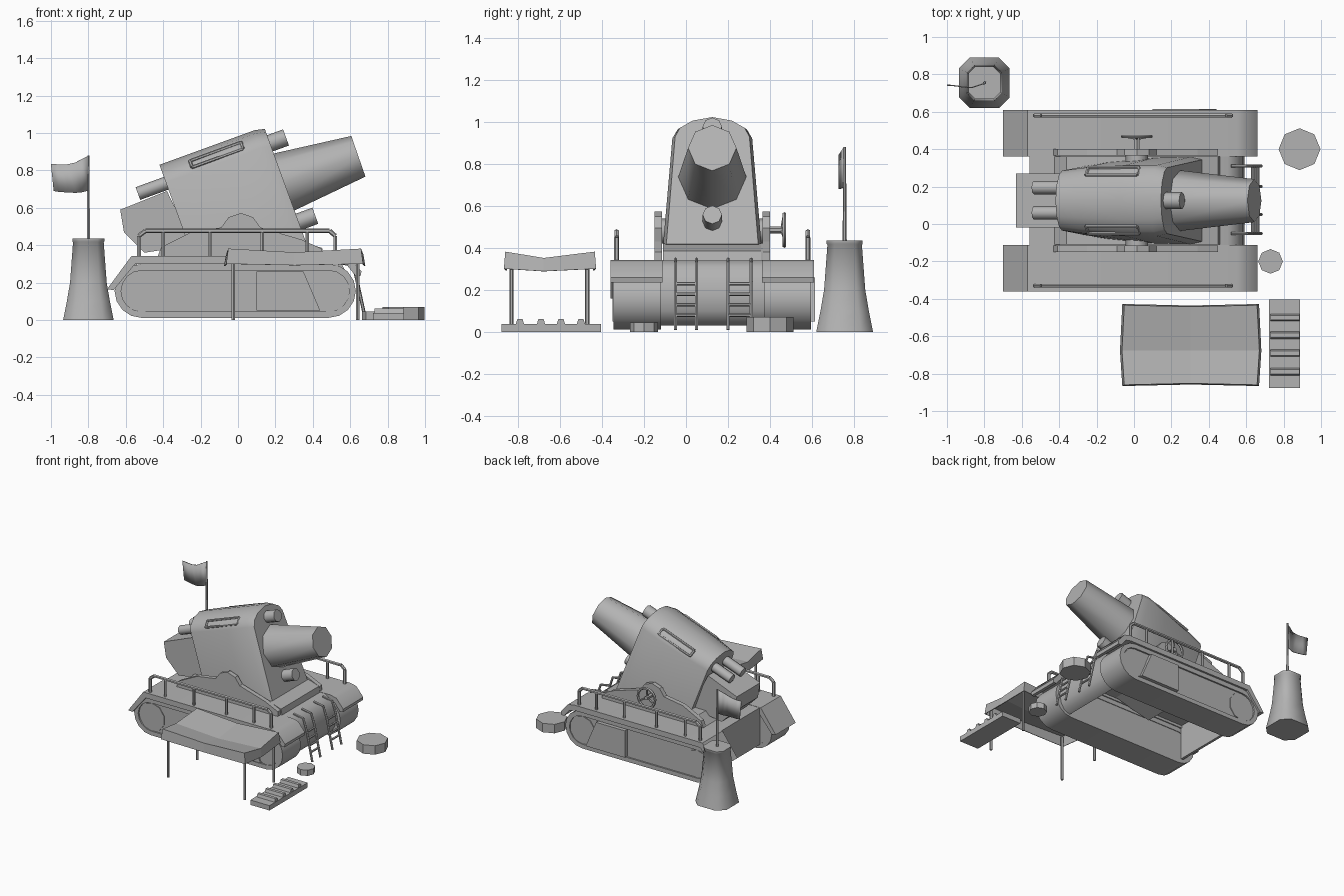
import bpy, bmesh, math
from mathutils import Vector, Matrix

cube = bpy.data.objects.get("Cube")
if cube:
    bpy.data.objects.remove(cube, do_unlink=True)

GREY = (0.45, 0.45, 0.45, 1)
mat = bpy.data.materials.new("plain grey")
mat.use_nodes = True
mat.diffuse_color = GREY
bsdf = mat.node_tree.nodes["Principled BSDF"]
bsdf.inputs["Base Color"].default_value = GREY
bsdf.inputs["Roughness"].default_value = 0.8
MID = 0.125  # centre line of the vehicle in y


def finish(name, bm, smooth=None):
    bmesh.ops.recalc_face_normals(bm, faces=bm.faces)
    me = bpy.data.meshes.new(name)
    bm.to_mesh(me)
    bm.free()
    me.materials.append(mat)
    ob = bpy.data.objects.new(name, me)
    bpy.context.collection.objects.link(ob)
    if smooth:
        bpy.ops.object.select_all(action='DESELECT')
        ob.select_set(True)
        bpy.context.view_layer.objects.active = ob
        bpy.ops.object.shade_smooth_by_angle(angle=math.radians(smooth))
    return ob


def loft(name, rings, smooth=None, closed_loop=False):
    """Skin matching rings of points; cap the ends unless it is a closed loop."""
    bm = bmesh.new()
    vs = [[bm.verts.new(p) for p in r] for r in rings]
    n = len(vs[0])
    for k in range(len(vs) if closed_loop else len(vs) - 1):
        a, b = vs[k], vs[(k + 1) % len(vs)]
        for i in range(n):
            j = (i + 1) % n
            bm.faces.new((a[i], a[j], b[j], b[i]))
    if not closed_loop:
        bm.faces.new(vs[0])
        bm.faces.new(vs[-1])
    return finish(name, bm, smooth)


def prism(name, profile, y0, y1, smooth=None):
    return loft(name, [[(x, y, z) for x, z in profile] for y in (y0, y1)], smooth)


def rods(name, segments, sides=6, smooth=50):
    """Round bars, each (start, end, radius) or (start, end, radius, end radius)."""
    bm = bmesh.new()
    for a, b, r, *r2 in segments:
        a, b = Vector(a), Vector(b)
        d = b - a
        m = Matrix.Translation((a + b) / 2) @ d.to_track_quat('Z', 'Y').to_matrix().to_4x4()
        bmesh.ops.create_cone(bm, cap_ends=True, segments=sides, radius1=r,
                              radius2=r2[0] if r2 else r, depth=d.length, matrix=m)
    return finish(name, bm, smooth)


def path(pts, r):
    return [(a, b, r) for a, b in zip(pts, pts[1:])]


def gun(u, v, w):
    """Tilted gun frame: u along the barrel, v sideways, w down from the roof."""
    c, s = math.cos(math.radians(20)), math.sin(math.radians(20))
    return (-0.42 + u * c + w * s, MID + v, 0.83 + u * s - w * c)


# Hull shell between the tracks: rear plate, deck and rounded nose, open underneath
prism("hull", [(-.56, .05), (-.56, .34), (.50, .34), (.55, .31), (.58, .25), (.59, .17), (.58, .10),
               (.55, .05), (.50, .03), (.49, .045), (.53, .065), (.56, .11), (.57, .17), (.56, .24),
               (.535, .295), (.49, .32), (-.54, .32), (-.54, .05)], -.12, .37, 40)


def stadium(x0, x1, z0, z1, n=8):
    r, zc = (z1 - z0) / 2, (z0 + z1) / 2
    pts = []
    for cx, start in ((x1 - r, -90), (x0 + r, 90)):
        for i in range(n + 1):
            t = math.radians(start + 180 * i / n)
            pts.append((cx + r * math.cos(t), zc + r * math.sin(t)))
    return pts


# Tracks, wheels, fenders and railings, mirrored about the centre line
for side, s in (("right", -1), ("left", 1)):
    yi, yo = MID + s * .245, MID + s * .47
    outer, inner = stadium(-.66, .63, .012, .30), stadium(-.625, .595, .045, .265)
    loft(side + "_tread", [[(a[0], yi, a[1]), (a[0], yo, a[1]), (b[0], yo, b[1]), (b[0], yi, b[1])]
                           for a, b in zip(outer, inner)], 30, True)
    prism(side + "_track_body", inner, yi + s * .005, yo - s * .012)
    rods(side + "_wheels", [((x, yi + s * .02, .152), (x, yo - s * .006, .152), .11)
                            for x in (-.51, .485)], 10)
    prism(side + "_side_panel", [(.10, .26), (.35, .26), (.44, .05), (.10, .05)],
          yo - s * .03, MID + s * (.49 if s > 0 else .474))
    prism(side + "_fender", [(-.70, .165), (-.57, .342), (.55, .342), (.60, .33), (.66, .26),
                             (.655, .235), (.63, .235), (.585, .29), (.54, .30), (-.55, .30), (-.665, .16)],
          MID + s * .237, MID + s * .485, 50)
    yr = MID + s * .455
    rail = path([(-.53, yr, .33), (-.53, yr, .45), (-.495, yr, .477), (.49, yr, .477),
                 (.52, yr, .45), (.52, yr, .33)], .012)
    rail += [((x, yr, .33), (x, yr, .477), .010) for x in (-.40, -.15, .13, .37)]
    rods(side + "_railing", rail)
    # Trunnion cheek
    prism(side + "_cheek", [(-.43, .34), (-.41, .39), (-.25, .47), (-.09, .495), (-.05, .55),
                            (.015, .572), (.08, .55), (.12, .495), (.34, .43), (.45, .38), (.45, .34)],
          MID + s * .24, MID + s * .275)
rods("trunnion", [((.015, -.13, .48), (.015, .39, .48), .06)], 8)

# Gun base and tilted housing
prism("gun_base", [(-.43, .335), (-.36, .41), (.34, .42), (.45, .385), (.46, .335)], -.11, .36)
HALF = [(.235, .65), (.19, .10), (.165, .055), (.10, .018), (0, 0)]
section = HALF + [(-v, w) for v, w in reversed(HALF[:-1])]
loft("gun_housing", [[gun(u, v * k, w + dw * (1 - w)) for v, w in section]
                     for u, k, dw in ((0, .84, .0), (.12, .92, 0), (.36, 1, 0), (.54, 1, 0), (.595, .93, .012))], 35)

# Barrel and smaller tubes
rods("barrel", [(gun(.56, 0, .314), gun(1.015, 0, .321), .166, .115)], 8)
rods("sight_tube", [(gun(.52, 0, .094), gun(.686, 0, .094), .046)], 8)
rods("lower_tube", [(gun(.52, 0, .541), gun(.69, 0, .541), .046)], 8)
rods("recoil_tubes", [(gun(-.161, v, .105), gun(.05, v, .105), .036) for v in (-.065, .07)], 8)
prism("breech_block", [(-.63, .59), (-.38, .69), (-.24, .40), (-.50, .36), (-.61, .47)], -.02, .27)

# Roof vents, each a narrow framed slot
for side, s in (("right", -1), ("left", 1)):
    a, b = (.136, .036), (.176, .072)
    loop = [gun(u, s * q[0], q[1]) for u, q in ((.16, a), (.45, a), (.45, b), (.16, b), (.16, a))]
    rods(side + "_vent", path(loop, .009))

# Hand wheel on the left cheek
bpy.ops.mesh.primitive_torus_add(location=(.015, .468, .485), rotation=(math.pi / 2, 0, 0),
                                 major_segments=16, minor_segments=6, major_radius=.075, minor_radius=.010)
wheel = bpy.context.object
wheel.name = "hand_wheel"
wheel.data.materials.append(mat)
bpy.ops.object.shade_smooth_by_angle(angle=math.radians(50))
rods("hand_wheel_spokes", [((.015, .39, .485), (.015, .475, .485), .016)] +
     [((.015, .455, .485), (.015 + .075 * math.cos(t), .468, .485 + .075 * math.sin(t)), .007)
      for t in (math.pi / 2, math.pi * 7 / 6, math.pi * 11 / 6)])

# Two front ladders hooked over the nose
for name, y0, y1 in (("right_ladder", -.05, .05), ("left_ladder", .20, .31)):
    bars = []
    for y in (y0, y1):
        bars += path([(.52, y, .345), (.60, y, .33), (.63, y, .24), (.68, y, .01)], .009)
    bars += [((.63 + (.24 - z) * .217, y0, z), (.63 + (.24 - z) * .217, y1, z), .008)
             for z in (.23, .18, .13, .08)]
    rods(name, bars)

# Awning: faceted sagging sheet with a skirt hanging on every side
bm = bmesh.new()
N = 2
rows = []
for i in range(N + 1):
    a = i - 1
    row = []
    for j in range(N + 1):
        b = j - 1
        x = .303 + a * (.355 + .012 * (1 - b * b))
        y = -.647 + b * (.213 - .008 * (1 - a * a)) - .03 * (1 - b * b)
        row.append(bm.verts.new((x, y, .382 - .02 * (1 - a * a) - .03 * (1 - b * b))))
    rows.append(row)
for i in range(N):
    for j in range(N):
        bm.faces.new((rows[i][j], rows[i + 1][j], rows[i + 1][j + 1], rows[i][j + 1]))
rim = rows[0][:-1] + [r[-1] for r in rows[:-1]] + rows[-1][:0:-1] + [r[0] for r in rows[:0:-1]]
low = [bm.verts.new((.303 + (v.co.x - .303) * 1.03, -.647 + (v.co.y + .647) * 1.03,
                     v.co.z * .4 + .148)) for v in rim]
for k in range(len(rim)):
    m = (k + 1) % len(rim)
    bm.faces.new((rim[k], rim[m], low[m], low[k]))
awning = finish("awning", bm)
awning.modifiers.new("thickness", 'SOLIDIFY').thickness = .006
rods("awning_poles", [((x, y, 0), (x, y, .35), .010) for x in (-.025, .64) for y in (-.83, -.47)])

# Duckboard with bevelled slats, and two stools
prism("duckboard", [(.722, 0), (.888, 0), (.888, .038), (.722, .038)], -.878, -.405)
for k, y in enumerate((-.79, -.69, -.595, -.50)):
    loft("duckboard_slat_%d" % (k + 1), [[(x, y - .022, .03), (x, y + .022, .03), (x, y + .012, .062),
                                          (x, y - .012, .062)] for x in (.73, .885)])
rods("small_stool", [((.73, -.20, 0), (.73, -.20, .045), .066)], 8, 30)
rods("large_stool", [((.885, .40, 0), (.885, .40, .07), .112)], 8, 30)

# Flag tower: chamfered square that flares at the foot
PX, PY = -.80, .755


def chamfered(h, z, cut=.42):
    k = h * (1 - cut)
    return [(PX + x, PY + y, z) for x, y in ((h, -k), (h, k), (k, h), (-k, h),
                                             (-h, k), (-h, -k), (-k, -h), (k, -h))]


loft("flag_tower", [chamfered(.135, 0), chamfered(.115, .10), chamfered(.098, .20),
                    chamfered(.082, .415), chamfered(.086, .42), chamfered(.086, .435)], 50)
rods("flag_pole", [((PX, PY, .43), (PX, PY, .88), .010, .006)])
bm = bmesh.new()
cols = [[bm.verts.new((x, y, z)) for z in (lo, hi)] for x, y, lo, hi in
        ((-.80, .755, .692, .878), (-.84, .742, .682, .858), (-.87, .732, .680, .842),
         (-.91, .735, .682, .833), (-.955, .742, .685, .832), (-1.0, .745, .69, .835))]
cols[-1][0].co.x = -.985
for a, b in zip(cols, cols[1:]):
    bm.faces.new((a[0], b[0], b[1], a[1]))
flag = finish("flag", bm, 40)
flag.modifiers.new("thickness", 'SOLIDIFY').thickness = .006
